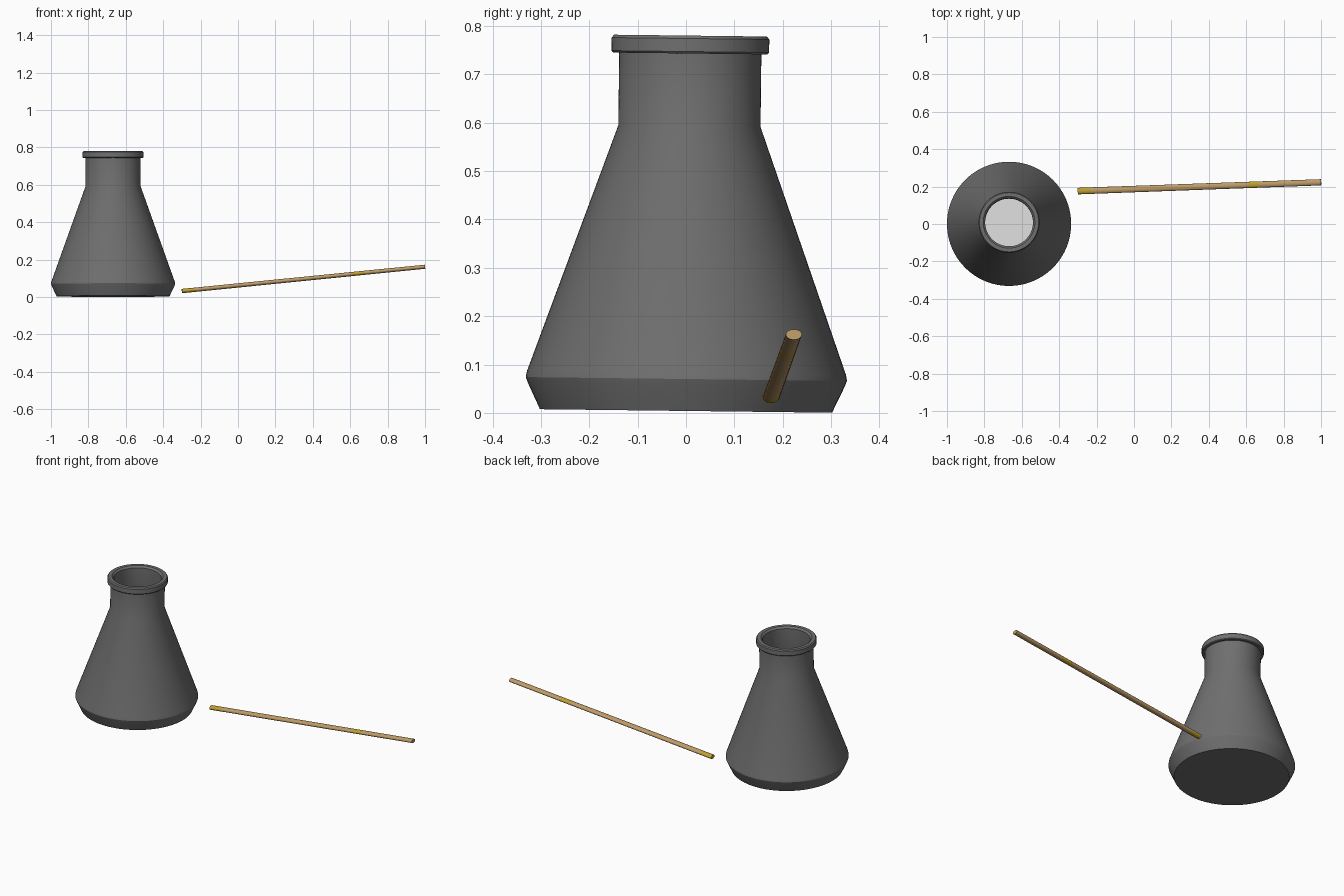
import bpy, bmesh, math
from mathutils import Vector, Matrix

if "Cube" in bpy.data.objects:
    bpy.data.objects.remove(bpy.data.objects["Cube"])


def material(name, color):
    m = bpy.data.materials.new(name)
    m.diffuse_color = (*color, 1)
    m.use_nodes = True
    m.node_tree.nodes["Principled BSDF"].inputs["Base Color"].default_value = m.diffuse_color
    return m


GREY = material("dark grey glass", (0.16, 0.16, 0.16))
WHITE = material("pale liquid", (0.75, 0.75, 0.75))
TAN = material("tan wood", (0.52, 0.33, 0.14))
GOLD = material("gold band", (0.52, 0.34, 0.03))


def lathe(name, profile, mats, sides, sx=1.0, sy=1.0, rule=None):
    """Revolve (radius, z) points about z; radius 0 closes the end."""
    bm = bmesh.new()
    rings = []
    for r, z in profile:
        if r == 0:
            rings.append([bm.verts.new((0, 0, z))] * sides)
        else:
            rings.append([bm.verts.new((r * sx * math.cos(2 * math.pi * i / sides),
                                        r * sy * math.sin(2 * math.pi * i / sides), z))
                          for i in range(sides)])
    for k, (a, b) in enumerate(zip(rings, rings[1:])):
        for i in range(sides):
            j = (i + 1) % sides
            corners = list(dict.fromkeys([a[i], a[j], b[j], b[i]]))
            f = bm.faces.new(corners)
            if rule:
                f.material_index = rule(k)
    bmesh.ops.recalc_face_normals(bm, faces=bm.faces)
    mesh = bpy.data.meshes.new(name)
    bm.to_mesh(mesh)
    bm.free()
    for m in mats:
        mesh.materials.append(m)
    ob = bpy.data.objects.new(name, mesh)
    bpy.context.collection.objects.link(ob)
    bpy.ops.object.select_all(action='DESELECT')
    ob.select_set(True)
    bpy.context.view_layer.objects.active = ob
    bpy.ops.object.shade_smooth_by_angle(angle=math.radians(25))
    return ob


# Flask: outside wall, rolled rim, then inside wall down to the inner floor
flask = lathe("flask", [
    (0, 0), (0.302, 0), (0.327, 0.053), (0.332, 0.066), (0.330, 0.078),
    (0.147, 0.589), (0.147, 0.739),
    (0.159, 0.739), (0.163, 0.743), (0.163, 0.770), (0.158, 0.776),
    (0.138, 0.776), (0.128, 0.766),
    (0.128, 0.589), (0.310, 0.075), (0.285, 0.02), (0, 0.02)], [GREY], 96)

# Liquid filling the lower part of the flask
liquid = lathe("liquid", [
    (0, 0.022), (0.280, 0.022), (0.305, 0.075), (0.226, 0.30), (0, 0.30)],
    [WHITE], 96)

# The flask leans very slightly backwards
lean = Matrix.Translation((-0.668, 0, 0.004)) @ Matrix.Rotation(-0.012, 4, 'X')
flask.matrix_world = lean
liquid.matrix_world = lean

# Stirring rod: slightly flattened and tapered, gold tip and gold band
start, end = Vector((-0.30, 0.176, 0.032)), Vector((1.0, 0.223, 0.162))
axis = end - start
L = axis.length
stops = [0, 0.055, 0.70, 0.75, 1]
profile = [(0, 0)] + [(0.0175 - 0.001 * t, t * L) for t in stops] + [(0, L)]
rod = lathe("stirring_rod", profile, [TAN, GOLD], 32, sx=0.66,
            rule=lambda k: 1 if k in (0, 1, 3) else 0)
zdir = axis.normalized()
ydir = Vector((0, 0, 1)).cross(zdir).normalized()
xdir = ydir.cross(zdir)
rot = Matrix((xdir, ydir, zdir)).transposed().to_4x4()
rod.matrix_world = Matrix.Translation(start) @ rot
